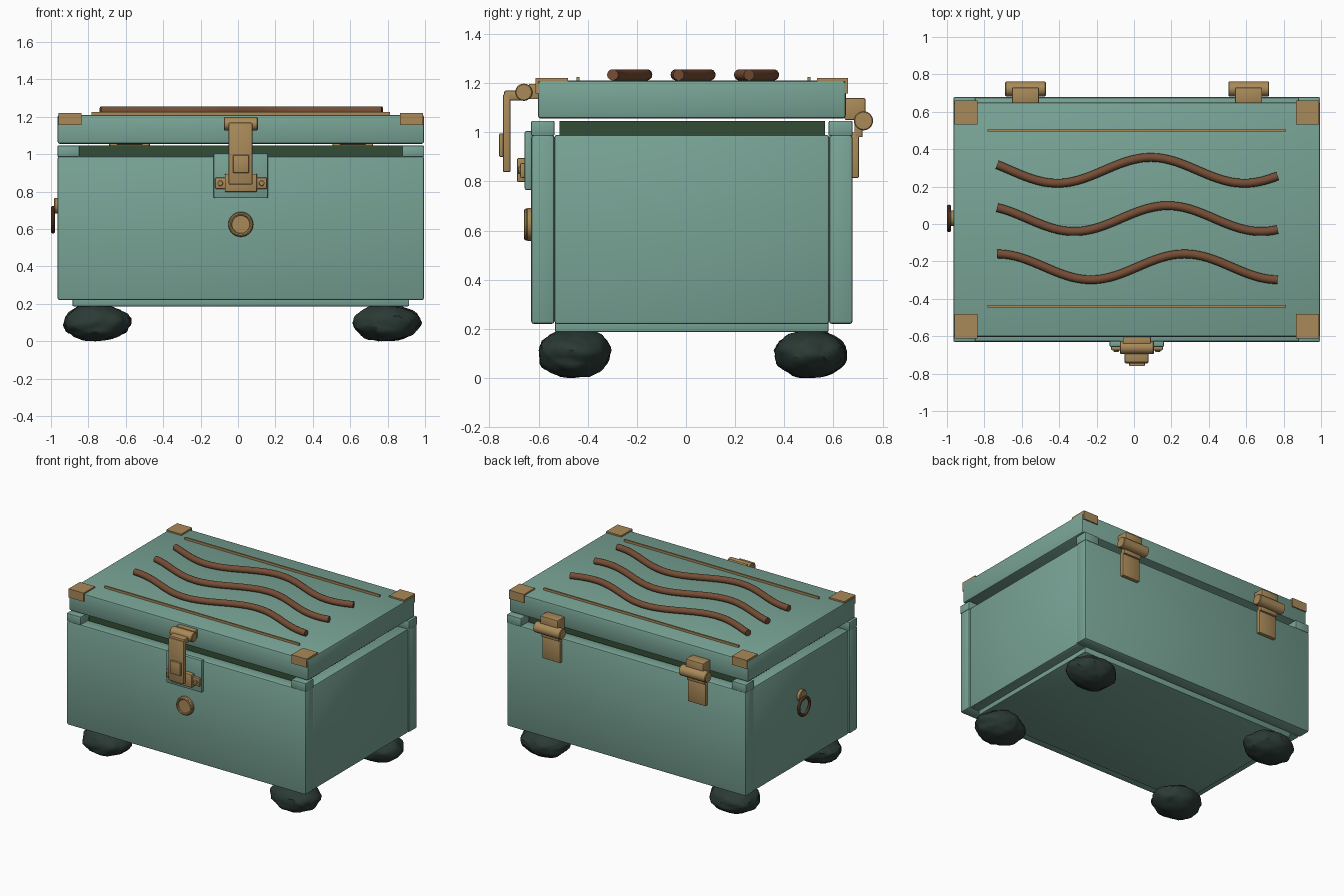
import bpy, bmesh, math
from mathutils import Vector, Matrix, noise

if "Cube" in bpy.data.objects:
    bpy.data.objects.remove(bpy.data.objects["Cube"])


def material(name, color):
    m = bpy.data.materials.new(name)
    m.diffuse_color = (*color, 1)
    m.use_nodes = True
    m.node_tree.nodes["Principled BSDF"].inputs["Base Color"].default_value = m.diffuse_color
    return m


TEAL = material("teal paint", (0.19, 0.37, 0.305))
BRASS = material("brass", (0.40, 0.255, 0.10))
COPPER = material("copper brown", (0.18, 0.075, 0.036))
GREEN = material("dark green lining", (0.034, 0.075, 0.036))
STONE = material("dark stone", (0.024, 0.042, 0.035))


def finish(bm, name, mat, smooth=False):
    me = bpy.data.meshes.new(name)
    bmesh.ops.recalc_face_normals(bm, faces=bm.faces)
    bm.to_mesh(me)
    bm.free()
    me.materials.append(mat)
    ob = bpy.data.objects.new(name, me)
    bpy.context.collection.objects.link(ob)
    if smooth:
        bpy.ops.object.select_all(action='DESELECT')
        ob.select_set(True)
        bpy.context.view_layer.objects.active = ob
        bpy.ops.object.shade_smooth_by_angle(angle=math.radians(35))
    return ob


def box(name, mat, x, y, z, bevel=0.0):
    """Box from (min, max) ranges with an optional rounded edge."""
    bm = bmesh.new()
    size = [r[1] - r[0] for r in (x, y, z)]
    mid = [(r[0] + r[1]) / 2 for r in (x, y, z)]
    bmesh.ops.create_cube(bm, size=1, matrix=Matrix.Translation(mid) @ Matrix.Diagonal((*size, 1)))
    if bevel:
        bmesh.ops.bevel(bm, geom=bm.edges[:], offset=bevel, segments=2,
                        profile=0.5, affect='EDGES')
    return finish(bm, name, mat, bevel > 0)


def rod(name, mat, centre, axis, radius, length, bevel=0.004):
    """Cylinder lying along an axis, with softened rims."""
    bm = bmesh.new()
    turn = Vector((0, 0, 1)).rotation_difference(Vector(axis)).to_matrix().to_4x4()
    bmesh.ops.create_cone(bm, cap_ends=True, segments=28, radius1=radius, radius2=radius,
                          depth=length, matrix=Matrix.Translation(centre) @ turn)
    rims = [e for e in bm.edges if any(len(f.verts) > 4 for f in e.link_faces)]
    bmesh.ops.bevel(bm, geom=rims, offset=bevel, segments=1, affect='EDGES')
    return finish(bm, name, mat, True)


def tube(name, mat, path, radius, sides=14, closed=False):
    """Round tube swept along a path that is nearly flat."""
    bm = bmesh.new()
    n = len(path)
    rings = []
    for i, p in enumerate(path):
        a = path[(i - 1) % n] if closed or i > 0 else p
        b = path[(i + 1) % n] if closed or i < n - 1 else p
        t = (b - a).normalized()
        up = Vector((1, 0, 0)) if closed == 'x' else Vector((0, 1, 0)) if closed else Vector((0, 0, 1))
        side = t.cross(up)
        rings.append([bm.verts.new(p + radius * (side * math.cos(k * math.tau / sides)
                                                 + up * math.sin(k * math.tau / sides)))
                      for k in range(sides)])
    for i in range(n if closed else n - 1):
        r, s = rings[i], rings[(i + 1) % n]
        for k in range(sides):
            bm.faces.new((r[k], r[(k + 1) % sides], s[(k + 1) % sides], s[k]))
    if not closed:
        bm.faces.new(rings[0])
        bm.faces.new(rings[-1])
    return finish(bm, name, mat, True)


X0, X1, CX = -0.965, 0.995, 0.015
Y0, Y1 = -0.63, 0.678

# Chest walls, floor and lining
box("front_wall", TEAL, (X0, X1), (Y0, -0.535), (0.22, 0.99), 0.012)
box("back_wall", TEAL, (X0, X1), (0.582, Y1), (0.22, 0.99), 0.012)
box("left_wall", TEAL, (X0 + 0.006, -0.87), (-0.535, 0.582), (0.22, 0.99), 0.01)
box("right_wall", TEAL, (0.90, X1 - 0.006), (-0.535, 0.582), (0.22, 0.99), 0.01)
box("base", TEAL, (-0.885, 0.915), (-0.533, 0.58), (0.187, 0.26), 0.006)
box("lining", GREEN, (-0.86, 0.89), (-0.515, 0.565), (0.3, 1.046))

# Corner blocks on the rim
for x in ((X0, -0.848), (0.878, X1)):
    for y in ((Y0, -0.535), (0.58, Y1)):
        box("rim_corner_block", TEAL, x, y, (0.985, 1.047), 0.006)

# Lid with brass corners and inlay strips
box("lid", TEAL, (X0, X1), (-0.603, 0.65), (1.056, 1.21), 0.012)
for x in ((X0 + 0.005, -0.837), (0.867, X1 - 0.005)):
    for top, face in (((-0.612, -0.48), (-0.612, -0.6)), ((0.532, 0.659), (0.647, 0.659))):
        box("lid_corner_top", BRASS, x, top, (1.206, 1.221))
        box("lid_corner_face", BRASS, x, face, (1.157, 1.221))
for y in (-0.44, 0.5):
    box("inlay_strip", BRASS, (-0.783, 0.813), (y - 0.006, y + 0.006), (1.2, 1.226))

# Wavy bars on the lid
for i in range(3):
    path = []
    for k in range(61):
        x = -0.732 + 1.5 * k / 60
        wave = 0.069 * math.cos(math.tau * (x - 0.09 - 0.09 * i))
        path.append(Vector((x, 0.287 - 0.258 * i + wave, 1.234)))
    tube("wavy_bar", COPPER, path, 0.023)

# Lumpy stone feet
for i, (x, y) in enumerate(((-0.755, -0.455), (0.795, -0.455), (-0.755, 0.505), (0.795, 0.505))):
    bm = bmesh.new()
    bmesh.ops.create_icosphere(bm, subdivisions=4, radius=1)
    for v in bm.verts:
        d = v.co.normalized()
        shift = Vector((i * 7.3, i * 2.1, 4.0))
        r = 1 + 0.10 * noise.noise(d * 1.8 + shift) + 0.05 * noise.noise(d * 5 + shift)
        v.co = Vector((x + d.x * r * 0.178, y + d.y * r * 0.147, 0.102 + d.z * r * 0.096))
    low = min(v.co.z for v in bm.verts)
    for v in bm.verts:
        v.co.z -= low * (0.2 - v.co.z) / (0.2 - low)
    finish(bm, "foot", STONE, True)

# Latch: backing plate, catch, strap and pivot
box("latch_backing", TEAL, (-0.131, 0.161), (-0.657, -0.625), (0.765, 1.005), 0.008)
box("catch_wings", BRASS, (-0.122, 0.155), (-0.675, -0.65), (0.815, 0.875), 0.006)
box("catch_block", BRASS, (-0.07, 0.102), (-0.688, -0.65), (0.798, 0.895), 0.006)
for x in (-0.095, 0.127):
    rod("catch_screw", BRASS, (x, -0.677, 0.845), (0, 1, 0), 0.015, 0.014, 0.003)
box("latch_strap", BRASS, (-0.05, 0.077), (-0.745, -0.714), (0.838, 1.155), 0.006)
box("strap_elbow", BRASS, (-0.05, 0.077), (-0.74, -0.66), (1.13, 1.17), 0.008)
box("strap_button", BRASS, (-0.026, 0.058), (-0.76, -0.74), (0.9, 0.995), 0.004)
rod("latch_pivot", BRASS, (CX, -0.66, 1.163), (1, 0, 0), 0.035, 0.182)
box("latch_leaf", BRASS, (-0.06, 0.09), (-0.64, -0.598), (1.135, 1.197), 0.004)

# Round lock plate
rod("lock_rim", BRASS, (CX, -0.637, 0.625), (0, 1, 0), 0.067, 0.026, 0.006)
ring = [Vector((CX + 0.056 * math.cos(a), -0.65, 0.625 + 0.056 * math.sin(a)))
        for a in (k * math.tau / 36 for k in range(36))]
tube("lock_ring", BRASS, ring, 0.009, 8, 'y')

# Side pull ring
rod("ring_boss", BRASS, (-0.969, 0.03, 0.725), (1, 0, 0), 0.042, 0.028)
ring = [Vector((-0.989, 0.03 + 0.063 * math.cos(a), 0.65 + 0.063 * math.sin(a)))
        for a in (k * math.tau / 36 for k in range(36))]
tube("pull_ring", COPPER, ring, 0.011, 10, 'x')

# Rear hinges
for x in (-0.58, 0.613):
    box("hinge_block", BRASS, (x - 0.072, x + 0.072), (0.645, 0.73), (1.05, 1.14), 0.006)
    rod("hinge_barrel", BRASS, (x, 0.722, 1.047), (1, 0, 0), 0.039, 0.218)
    box("hinge_neck", BRASS, (x - 0.072, x + 0.072), (0.685, 0.718), (0.98, 1.04), 0.004)
    box("hinge_leaf", BRASS, (x - 0.072, x + 0.072), (0.674, 0.703), (0.815, 1.0), 0.004)
